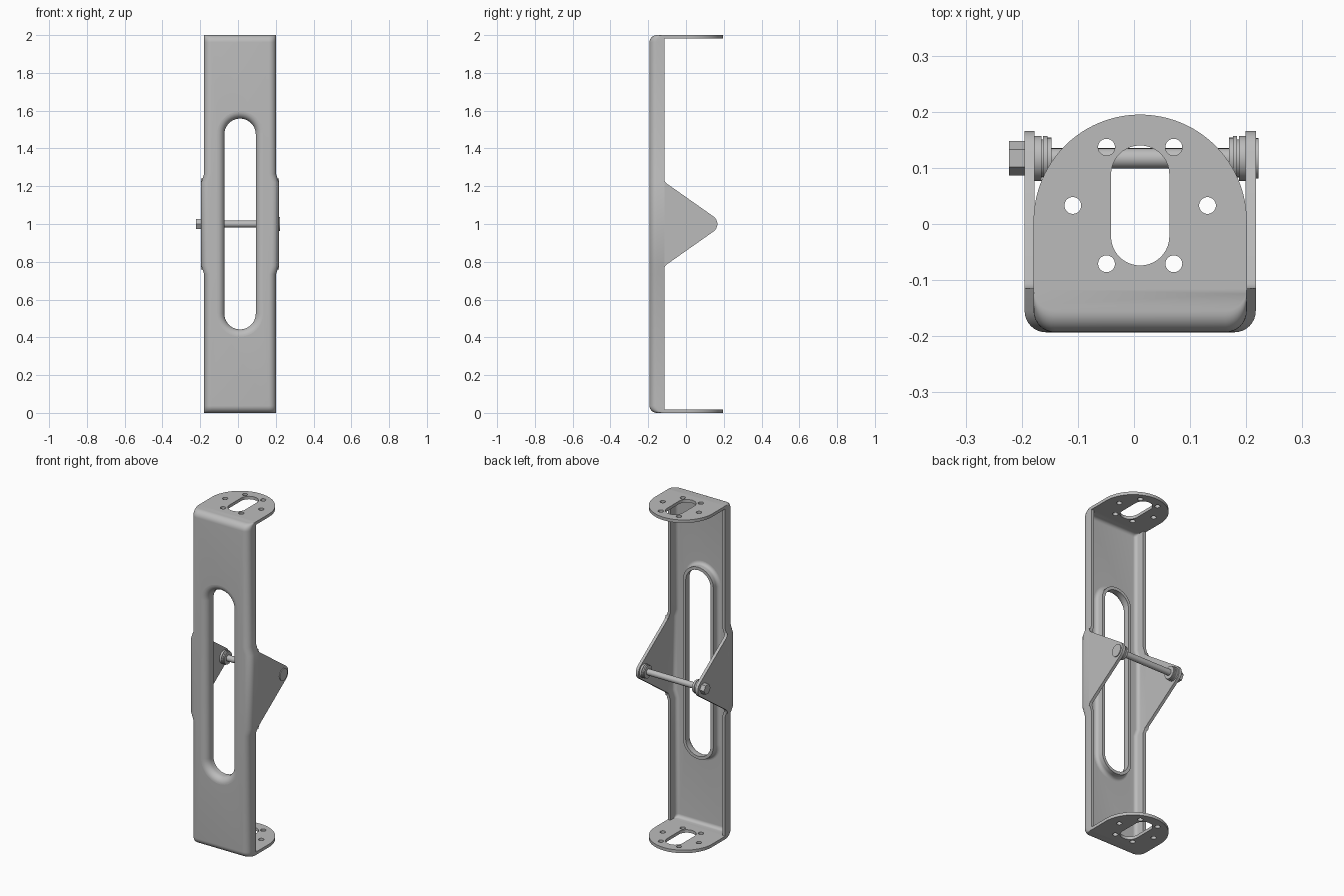
import bpy, bmesh
from math import sin, cos, pi, radians

cube = bpy.data.objects.get("Cube")
if cube:
    bpy.data.objects.remove(cube)

CX = 0.011            # bracket axis
HALF = 0.19           # half width of the channel
FRONT, FLANGE = -0.193, -0.115
T = 0.018             # sheet thickness
R = 0.038             # bend radius
BULGE = 0.016         # outward step beside the ears
PIN_Y = 0.117

steel = bpy.data.materials.new("grey steel")
steel.use_nodes = True
grey = (0.5, 0.5, 0.5, 1)
steel.diffuse_color = grey
steel.node_tree.nodes["Principled BSDF"].inputs["Base Color"].default_value = grey


def loft(bm, rings, loop=False):
    """Skin a list of point rings; cap the ends unless they form a loop."""
    rows = [[bm.verts.new(p) for p in ring] for ring in rings]
    pairs = list(zip(rows, rows[1:]))
    if loop:
        pairs.append((rows[-1], rows[0]))
    for a, b in pairs:
        n = len(a)
        for i in range(n):
            j = (i + 1) % n
            bm.faces.new((a[i], a[j], b[j], b[i]))
    if not loop:
        bm.faces.new(rows[0][::-1])
        bm.faces.new(rows[-1])


def make(name, *lofts, loop=False):
    bm = bmesh.new()
    for rings in lofts:
        loft(bm, rings, loop)
    bmesh.ops.recalc_face_normals(bm, faces=bm.faces)
    mesh = bpy.data.meshes.new(name)
    bm.to_mesh(mesh)
    bm.free()
    mesh.materials.append(steel)
    ob = bpy.data.objects.new(name, mesh)
    ob.location.x = CX
    bpy.context.collection.objects.link(ob)
    return ob


def activate(ob):
    bpy.ops.object.select_all(action='DESELECT')
    ob.select_set(True)
    bpy.context.view_layer.objects.active = ob


def cut(ob, cutter):
    mod = ob.modifiers.new("cut", 'BOOLEAN')
    mod.operation, mod.solver, mod.object = 'DIFFERENCE', 'EXACT', cutter
    activate(ob)
    bpy.ops.object.modifier_apply(modifier=mod.name)
    bpy.data.objects.remove(cutter)


def finish(ob):
    activate(ob)
    bpy.ops.object.shade_smooth_by_angle(angle=radians(35))


def arc(cx, cy, r, a0, a1, n=10):
    return [(cx + r * cos(a0 + (a1 - a0) * i / n), cy + r * sin(a0 + (a1 - a0) * i / n))
            for i in range(n + 1)]


def stadium(r, straight, cx=0, cy=0):
    return arc(cx, cy + straight, r, 0, pi, 20) + arc(cx, cy - straight, r, pi, 2 * pi, 20)


def circle(r, cx=0, cy=0, n=28):
    return arc(cx, cy, r, 0, 2 * pi, n)[:-1]


def along_x(points, x0, x1):
    return [[(x, y, z) for y, z in points] for x in (x0, x1)]


def along_z(points, z0, z1):
    return [[(x, y, z) for x, y in points] for z in (z0, z1)]


# Channel: a bent tray made by taking an inset block out of an outer block
def tray_block(inset, back):
    r = R - inset
    fold = [(inset + r * (1 - cos(a)), FRONT + inset + r * (1 - sin(a)))
            for a in (pi / 2 * i / 8 for i in range(9))]
    levels = [(z, 0, y) for z, y in fold]
    levels += [(z, o, FRONT + inset) for z, o in
               ((0.735, 0), (0.78, BULGE), (1.22, BULGE), (1.265, 0))]
    levels += [(2 - z, 0, y) for z, y in reversed(fold)]
    rings = []
    for z, out, front in levels:
        h = HALF + out - inset
        left = arc(-h + r, front + r, r, pi, 1.5 * pi, 8)
        right = arc(h - r, front + r, r, 1.5 * pi, 2 * pi, 8)
        outline = [(-h, back)] + left + right + [(h, back)]
        rings.append([(x, y, z) for x, y in outline])
    return rings


SLOT, SLOT_LEN = 0.083, 0.475
channel = make("channel", tray_block(0, FLANGE))
cut(channel, make("channel_hollow", tray_block(T, 0.05)))
opening = stadium(SLOT + R, SLOT_LEN)
cut(channel, make("slot_cutter", [[(x, y, z + 1) for x, z in opening] for y in (-0.3, -0.14)]))
finish(channel)

# Rolled lip around the long slot
outer = arc(R, FRONT + R, R, -pi / 2, -pi, 8)
inner = arc(R, FRONT + R, R - T, -pi, -pi / 2, 8)
profile = outer + [(0, FRONT + 0.062), (T, FRONT + 0.062)] + inner
finish(make("slot_lip", [[(x, y, z + 1) for x, z in stadium(SLOT + off, SLOT_LEN)]
                         for off, y in profile], loop=True))

# End plates with a slot and six holes
outline = [(HALF, FLANGE)] + arc(0, 0.005, HALF, 0, pi, 48) + [(-HALF, FLANGE)]
for name, z in (("top_plate", 2 - T), ("bottom_plate", 0)):
    plate = make(name, along_z(outline, z, z + T))
    cutters = [stadium(0.052, 0.055, 0, 0.033)]
    cutters += [circle(0.015, 0.12 * cos(k * pi / 3), 0.033 + 0.12 * sin(k * pi / 3))
                for k in range(6)]
    cut(plate, make("hole_cutter", *[along_z(c, z - 0.1, z + 0.1) for c in cutters]))
    finish(plate)

# Triangular ears carrying the cross pin
tip = arc(PIN_Y, 0, 0.049, radians(54), radians(-54), 14)
upper = [(FLANGE, 0.24), (-0.113, 0.228), (-0.106, 0.217)]
ear = upper + tip + [(y, -z) for y, z in reversed(upper)]
ear = [(y, z + 1) for y, z in ear]
for name, side in (("left_ear", 1), ("right_ear", -1)):
    edge = HALF + BULGE
    finish(make(name, along_x(ear, side * (edge - T), side * edge)))


# Cross pin with its head, end collar and washers
def disc(r, x0, x1, n=28):
    return along_x(circle(r, PIN_Y, 1, n), x0, x1)


finish(make("cross_pin", disc(0.018, -0.21, 0.211)))
finish(make("pin_head", disc(0.031, -0.234, -0.206, 6)))
finish(make("pin_collar", disc(0.036, 0.205, 0.211)))
for name, side in (("left_washers", 1), ("right_washers", -1)):
    stack = ((0.04, 0.19, 0.176), (0.034, 0.176, 0.173),
             (0.04, 0.173, 0.165), (0.037, 0.165, 0.158))
    finish(make(name, *[disc(r, side * a, side * b) for r, a, b in stack]))
